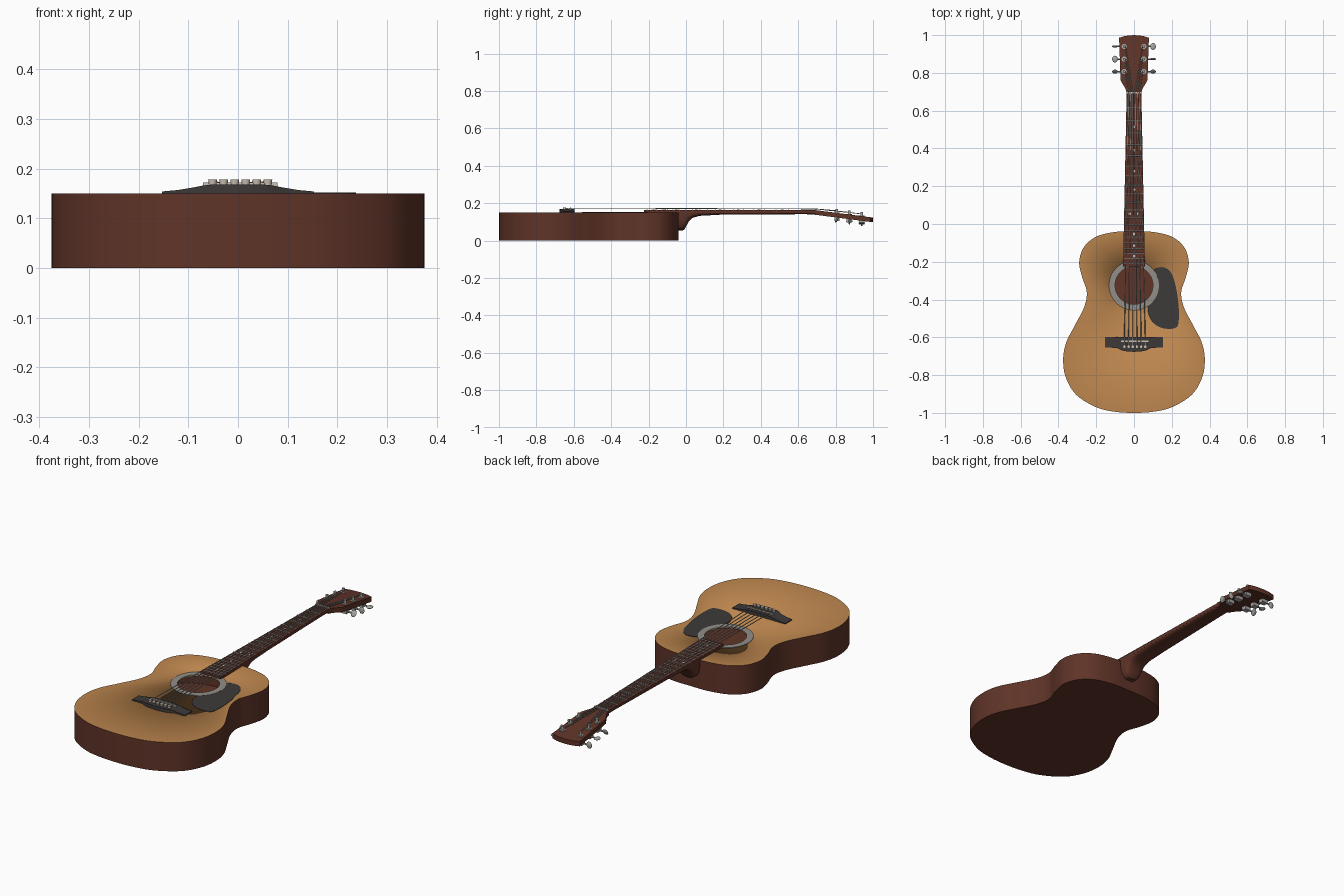
import bpy, bmesh, math
from mathutils import Matrix, Vector

if "Cube" in bpy.data.objects:
    bpy.data.objects.remove(bpy.data.objects["Cube"])


def material(name, rgb):
    m = bpy.data.materials.new(name)
    m.diffuse_color = (*rgb, 1)
    m.use_nodes = True
    m.node_tree.nodes["Principled BSDF"].inputs["Base Color"].default_value = m.diffuse_color
    return m


BROWN = material("mahogany brown", (0.115, 0.034, 0.021))
TAN = material("spruce tan", (0.50, 0.235, 0.075))
DARK = material("charcoal", (0.048, 0.041, 0.041))
METAL = material("metal grey", (0.40, 0.39, 0.37))
RING = material("rosette grey", (0.29, 0.27, 0.25))
IVORY = material("ivory", (0.62, 0.55, 0.46))


def finish(name, bm, *mats):
    bmesh.ops.recalc_face_normals(bm, faces=bm.faces)
    me = bpy.data.meshes.new(name)
    bm.to_mesh(me)
    bm.free()
    for m in mats:
        me.materials.append(m)
    ob = bpy.data.objects.new(name, me)
    bpy.context.collection.objects.link(ob)
    return ob


def loft(name, sections, mat):
    """Skin closed cross-sections and cap both ends."""
    bm = bmesh.new()
    rows = [[bm.verts.new(p) for p in s] for s in sections]
    n = len(rows[0])
    for a, b in zip(rows, rows[1:]):
        for i in range(n):
            bm.faces.new((a[i], a[(i + 1) % n], b[(i + 1) % n], b[i]))
    bm.faces.new(rows[0])
    bm.faces.new(rows[-1])
    return finish(name, bm, mat)


def prism(name, pts, z0, z1, mat):
    return loft(name, [[(x, y, z) for x, y in pts] for z in (z0, z1)], mat)


def tubes(name, paths, r, mat):
    cu = bpy.data.curves.new(name, 'CURVE')
    cu.dimensions = '3D'
    cu.bevel_depth, cu.bevel_resolution, cu.use_fill_caps = r, 1, True
    for path in paths:
        sp = cu.splines.new('POLY')
        sp.points.add(len(path) - 1)
        for p, co in zip(sp.points, path):
            p.co = (*co, 1)
    cu.materials.append(mat)
    ob = bpy.data.objects.new(name, cu)
    bpy.context.collection.objects.link(ob)


def cylinders(name, spots, r, h, mat, r2=None):
    bm = bmesh.new()
    for p in spots:
        bmesh.ops.create_cone(bm, cap_ends=True, segments=16, radius1=r, radius2=r if r2 is None else r2,
                              depth=h, matrix=Matrix.Translation(p))
    return finish(name, bm, mat)


def smooth_loop(pts, steps):
    """Closed Catmull-Rom curve through the points."""
    out, n = [], len(pts)
    for i in range(n):
        a, b, c, d = (Vector(pts[(i + k) % n]) for k in (-1, 0, 1, 2))
        for s in range(steps):
            t = s / steps
            out.append(tuple(0.5 * (2 * b + (c - a) * t + (2 * a - 5 * b + 4 * c - d) * t * t
                                    + (3 * b - a - 3 * c + d) * t ** 3)))
    return out


# Body: hollow shell with a round sound hole
HOLE = Vector((0, -0.325))
half = [(0.1, -0.042), (0.2, -0.067), (0.265, -0.122), (0.29, -0.2), (0.275, -0.28), (0.25, -0.36),
        (0.264, -0.44), (0.315, -0.54), (0.36, -0.63), (0.375, -0.72), (0.36, -0.815),
        (0.305, -0.905), (0.2, -0.97), (0.1, -0.994)]
outline = smooth_loop([(0, -0.04)] + half + [(0, -1)] + [(-x, y) for x, y in reversed(half)], 6)
bm = bmesh.new()
low = [bm.verts.new((x, y, 0)) for x, y in outline]
top = [bm.verts.new((x, y, 0.15)) for x, y in outline]
rim = [bm.verts.new((*(HOLE + (Vector(p) - HOLE).normalized() * 0.1), 0.15)) for p in outline]
bm.faces.new(low)
for i in range(len(low)):
    j = (i + 1) % len(low)
    bm.faces.new((low[i], low[j], top[j], top[i]))
    bm.faces.new((top[i], top[j], rim[j], rim[i])).material_index = 1
body = finish("body", bm, BROWN, TAN)
shell = body.modifiers.new("shell", 'SOLIDIFY')
shell.thickness, shell.offset = 0.006, -1

# Rosette ring around the hole
bm = bmesh.new()
rings = []
for r, z in ((0.1, 0.149), (0.1, 0.1525), (0.132, 0.1525), (0.132, 0.149)):
    rings.append([bm.verts.new((r * math.cos(a), HOLE.y + r * math.sin(a), z))
                  for a in (math.tau * k / 64 for k in range(64))])
for a, b in zip(rings, rings[1:] + rings[:1]):
    for i in range(64):
        j = (i + 1) % 64
        bm.faces.new((a[i], a[j], b[j], b[i]))
finish("rosette", bm, RING)

# Pickguard, hugging the rosette
guard = smooth_loop([(0.11, -0.24), (0.16, -0.23), (0.2, -0.265), (0.225, -0.35), (0.237, -0.45), (0.234, -0.53),
                     (0.21, -0.553), (0.155, -0.552), (0.11, -0.53), (0.08, -0.485), (0.075, -0.435),
                     (0.11, -0.396), (0.13, -0.34), (0.126, -0.285)], 5)
prism("pickguard", guard, 0.149, 0.152, DARK)

# Bridge, raised and deeper in the middle
stations = [(0.153, 0.154, -0.655), (0.12, 0.157, -0.655), (0.09, 0.162, -0.657), (0.07, 0.166, -0.667),
            (0.05, 0.168, -0.673)]
stations = [(-x, z, y) for x, z, y in stations] + [(0, 0.168, -0.677)] + stations[::-1]
loft("bridge", [[(x, y, 0.149), (x, -0.597, 0.149), (x, -0.597, z), (x, y, z)] for x, z, y in stations], DARK)
prism("saddle", [(-0.07, -0.624), (0.08, -0.624), (0.08, -0.616), (-0.07, -0.616)], 0.16, 0.1725, IVORY)
string_x = [0.0045 + 0.0222 * (i - 2.5) for i in range(6)]
cylinders("bridge_pins", [(x, -0.65, 0.17) for x in string_x], 0.007, 0.016, IVORY, 0.009)

# Neck with heel: half-round sections of varying depth
NUT, SADDLE = 0.69, -0.62


def neck_w(y):
    return 0.039 + (NUT - y) / 0.915 * 0.019


sections = []
for y, depth in ((-0.045, 0.097), (-0.015, 0.097), (-0.006, 0.09), (0.004, 0.07), (0.015, 0.05), (0.035, 0.031),
                 (0.07, 0.02), (0.18, 0.014), (0.64, 0.011), (0.7, 0.014)):
    w = neck_w(y)
    sections.append([(w * math.copysign(abs(math.cos(t)) ** 0.7, math.cos(t)), y, 0.152 - depth * math.sin(t) ** 0.7)
                     for t in (math.pi * k / 16 for k in range(17))])
for s in sections:
    s[0], s[-1] = (s[0][0], s[0][1], 0.152), (s[-1][0], s[-1][1], 0.152)
loft("neck", sections, BROWN)

# Fretboard, frets, dots and nut
w0, w1 = neck_w(-0.225), neck_w(NUT)
prism("fretboard", [(-w0, -0.225), (w0, -0.225), (w1, NUT), (-w1, NUT)], 0.149, 0.164, BROWN)
fret = [SADDLE + (NUT - SADDLE) * 2 ** (-n / 12) for n in range(21)]
tubes("frets", [[(-neck_w(y), y, 0.164), (neck_w(y), y, 0.164)] for y in fret[1:]], 0.003, METAL)
dots = [(x, (fret[n] + fret[n - 1]) / 2, 0.164) for n in (3, 5, 7, 9, 12, 15, 17, 19)
        for x in ((-0.022, 0.022) if n == 12 else (0,))]
cylinders("fret_dots", dots, 0.007, 0.0015, IVORY)
prism("nut", [(-w1, NUT), (w1, NUT), (w1, NUT + 0.009), (-w1, NUT + 0.009)], 0.15, 0.168, IVORY)


# Headstock, tilted back
def head_z(y):
    return 0.163 - 0.13 * (y - NUT)


side = [(0.039, 0.69), (0.043, 0.712), (0.058, 0.738), (0.071, 0.76), (0.079, 0.986), (0.045, 0.996)]
head = side + [(0, 1.0)] + [(-x, y) for x, y in reversed(side)]
loft("headstock", [[(x, y, head_z(y) - d) for x, y in head] for d in (0.025, 0)], BROWN)

# Tuners: posts, washers, gear boxes, shafts and turned buttons
pegs = [(s * 0.052, y) for s in (-1, 1) for y in (0.807, 0.873, 0.94)]
cylinders("tuner_posts", [(x, y, head_z(y) + 0.004) for x, y in pegs], 0.007, 0.036, METAL)
cylinders("tuner_washers", [(x, y, head_z(y) + 0.001) for x, y in pegs], 0.014, 0.005, METAL)
bm = bmesh.new()
for x, y in pegs:
    bmesh.ops.create_cube(bm, size=1, matrix=Matrix.Translation((x, y, head_z(y) - 0.034))
                          @ Matrix.Diagonal((0.032, 0.028, 0.02, 1)))
finish("gear_boxes", bm, METAL)
tubes("tuner_shafts", [[(x, y, head_z(y) - 0.036), (x * 1.85, y, head_z(y) - 0.036)] for x, y in pegs], 0.004, METAL)
bm = bmesh.new()
for (x, y), turn in zip(pegs, (60, 0, 90, 60, 90, 0)):
    bmesh.ops.create_uvsphere(bm, u_segments=20, v_segments=12, radius=1,
                              matrix=Matrix.Translation((math.copysign(0.101, x), y, head_z(y) - 0.036))
                              @ Matrix.Rotation(math.radians(turn), 4, 'X')
                              @ Matrix.Diagonal((0.015, 0.018, 0.006, 1)))
finish("tuner_buttons", bm, METAL)

# Strings from pins over saddle and nut to the posts
paths = []
for i, x in enumerate(string_x):
    px, py = pegs[i] if i < 3 else pegs[8 - i]
    paths.append([(x, -0.65, 0.17), (x, SADDLE, 0.1735), (0.0115 * (i - 2.5), NUT + 0.004, 0.169),
                  (px * 0.87, py, head_z(py) + 0.012)])
tubes("strings", paths, 0.0022, METAL)

# Smooth shading with sharp edges kept
for ob in bpy.context.scene.objects:
    if ob.type == 'MESH':
        ob.select_set(True)
        bpy.context.view_layer.objects.active = ob
bpy.ops.object.shade_smooth_by_angle(angle=math.radians(35))
